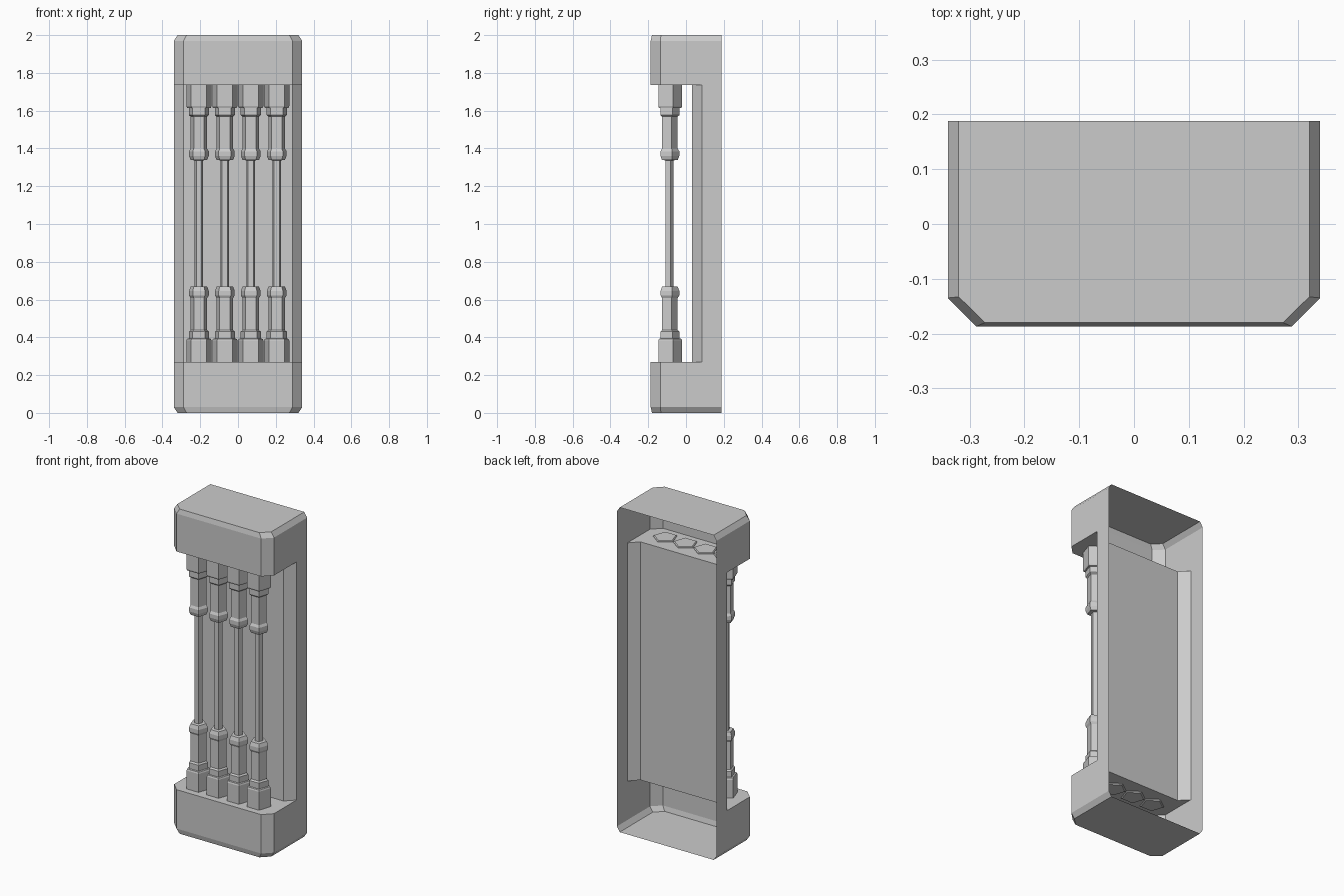
import bpy, bmesh, math

if "Cube" in bpy.data.objects:
    bpy.data.objects.remove(bpy.data.objects["Cube"])


def loft(name, rings, skip=()):
    """Join matching rings (bottom to top, counter-clockwise) and cap both ends."""
    bm = bmesh.new()
    loops = [[bm.verts.new(p) for p in ring] for ring in rings]
    return bm, loops


def finish(name, bm):
    bmesh.ops.remove_doubles(bm, verts=bm.verts, dist=0.0001)
    mesh = bpy.data.meshes.new(name)
    bm.to_mesh(mesh)
    bm.free()
    obj = bpy.data.objects.new(name, mesh)
    bpy.context.collection.objects.link(obj)
    return obj


def build(name, rings, closed, skip=()):
    bm, loops = loft(name, rings)
    n = len(loops[0])
    for k, (a, b) in enumerate(zip(loops, loops[1:])):
        for i in range(n if closed else n - 1):
            if (k, i) in skip:
                continue
            j = (i + 1) % n
            bm.faces.new((a[i], a[j], b[j], b[i]))
    bm.faces.new(loops[-1])
    bm.faces.new(loops[0][::-1])
    return finish(name, bm)


# Housing: open-backed shell with chamfered front corners and a recessed middle
def plan(z, x, cx, front, side, back=0.188):
    half = [(x, back), (x, side), (cx, front)]
    return [(-px, py, z) for px, py in half] + [(px, py, z) for px, py in half[::-1]]


def full(z):
    return plan(z, 0.34, 0.288, -0.187, -0.135)


def recess(z):
    return plan(z, 0.34, 0.288, 0.032, 0.085)


def inset(z):
    return plan(z, 0.32, 0.272, -0.18, -0.133)


LOW, HIGH = 0.27, 1.737
build("housing",
      [inset(0), full(0.03), full(LOW), recess(LOW),
       recess(HIGH), full(HIGH), full(1.97), inset(2)],
      closed=False,
      skip={(2, 0), (2, 4), (4, 0), (4, 4)})  # ledges have no side walls

# Columns: five-sided turned profile (radius, height), mirrored top to bottom
HALF = [(0.064, 0.262), (0.07, 0.267), (0.07, 0.383), (0.066, 0.392), (0.056, 0.394),
        (0.056, 0.430), (0.046, 0.438), (0.046, 0.608), (0.055, 0.622),
        (0.055, 0.646), (0.046, 0.668), (0.0235, 0.670)]
profile = HALF + [(r, LOW + HIGH - z) for r, z in reversed(HALF)]


def pentagon(cx, cy, r, z):
    angles = [math.pi / 2 + k * math.tau / 5 for k in range(5)]
    return [(cx + r * math.cos(a), cy + r * math.sin(a), z) for a in angles]


for c in range(4):
    x = -0.207 + 0.1373 * c
    build(f"column_{c + 1}", [pentagon(x, -0.09, r, z) for r, z in profile], closed=True)
